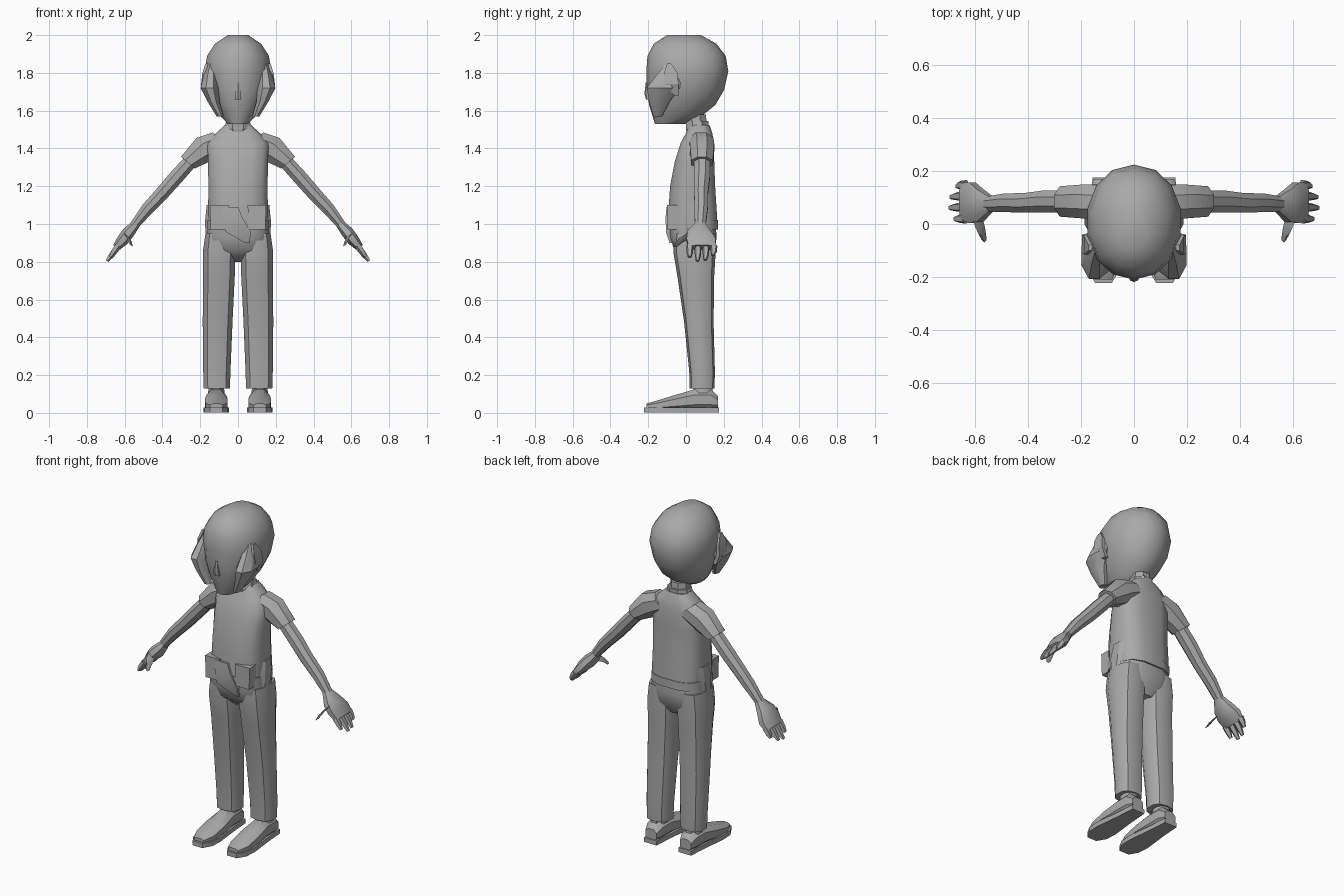
import bpy, bmesh, math
from mathutils import Vector

grey = bpy.data.materials.new("plain grey")
grey.diffuse_color = (0.4, 0.4, 0.4, 1)


def loft(name, rings, sides=10, u=(1, 0, 0), v=(0, 1, 0), power=2.0, angle=40, mirror=False):
    """Skin rings (x, y, z, half_u, half_v); ends are capped."""
    u, v = Vector(u).normalized(), Vector(v).normalized()
    for s, label in (((1, "_right"), (-1, "_left")) if mirror else ((1, ""),)):
        bm = bmesh.new()
        loops = []
        for x, y, z, a, b in rings:
            loop = []
            for i in range(sides):
                t = 2 * math.pi * (i + 0.5) / sides
                c, d = math.cos(t), math.sin(t)
                p = Vector((x, y, z))
                p += u * a * math.copysign(abs(c) ** (2 / power), c)
                p += v * b * math.copysign(abs(d) ** (2 / power), d)
                loop.append(bm.verts.new((p.x * s, p.y, p.z)))
            loops.append(loop)
        for lo, hi in zip(loops, loops[1:]):
            for i in range(sides):
                j = (i + 1) % sides
                bm.faces.new((lo[i], lo[j], hi[j], hi[i]))
        bm.faces.new(loops[0][::-1])
        bm.faces.new(loops[-1])
        bmesh.ops.recalc_face_normals(bm, faces=bm.faces)
        me = bpy.data.meshes.new(name + label)
        bm.to_mesh(me)
        bm.free()
        me.materials.append(grey)
        ob = bpy.data.objects.new(name + label, me)
        bpy.context.collection.objects.link(ob)
        bpy.ops.object.select_all(action='DESELECT')
        ob.select_set(True)
        bpy.context.view_layer.objects.active = ob
        bpy.ops.object.shade_smooth_by_angle(angle=math.radians(angle))


# Head: narrow chin at the front, rounded skull behind
loft("head", [
    (0, -0.085, 1.53, 0.055, 0.08), (0, -0.05, 1.565, 0.09, 0.125),
    (0, -0.02, 1.63, 0.13, 0.175), (0, -0.003, 1.71, 0.165, 0.205),
    (0, 0.007, 1.81, 0.18, 0.217), (0, 0.003, 1.89, 0.168, 0.207),
    (0, -0.005, 1.955, 0.125, 0.165), (0, -0.01, 2.0, 0.055, 0.09)], 14, power=2.1)
loft("cheek", [
    (0.095, -0.15, 1.57, 0.02, 0.025), (0.13, -0.14, 1.65, 0.035, 0.06),
    (0.15, -0.12, 1.72, 0.052, 0.095), (0.145, -0.09, 1.79, 0.04, 0.07),
    (0.14, -0.07, 1.85, 0.02, 0.04)], 8, angle=30, mirror=True)
# Ear flap on each side
loft("ear", [
    (0.165, -0.05, 1.68, 0.015, 0.02), (0.185, -0.075, 1.74, 0.015, 0.05),
    (0.18, -0.08, 1.80, 0.012, 0.05), (0.165, -0.09, 1.85, 0.01, 0.015)],
    4, angle=20, mirror=True)
loft("nose", [
    (0, -0.2, 1.66, 0.02, 0.012), (0, -0.205, 1.69, 0.018, 0.015),
    (0, -0.205, 1.75, 0.008, 0.008)], 6)
loft("neck", [(0, 0.06, 1.46, 0.07, 0.06), (0, 0.05, 1.58, 0.055, 0.06)], 8)

# Shirt body with a loose hem
loft("shirt", [
    (0, 0.035, 0.99, 0.16, 0.135), (0, 0.035, 1.08, 0.162, 0.13),
    (0, 0.035, 1.2, 0.16, 0.122), (0, 0.045, 1.33, 0.163, 0.107),
    (0, 0.06, 1.43, 0.165, 0.09), (0, 0.07, 1.485, 0.115, 0.07),
    (0, 0.07, 1.525, 0.07, 0.055)], 12, power=3)
loft("collar", [(0, 0.06, 1.5, 0.08, 0.065), (0, 0.06, 1.545, 0.068, 0.065)], 8)
# Belt, hip pouches and front flap
loft("belt", [(0, 0.035, 0.97, 0.165, 0.137), (0, 0.035, 1.02, 0.165, 0.137)], 12, power=3)
loft("front_pouch", [
    (0.10, -0.07, 0.97, 0.05, 0.035), (0.10, -0.07, 1.1, 0.055, 0.035)],
    4, power=6, angle=20, mirror=True)
loft("side_pouch", [
    (0.155, 0.03, 0.92, 0.02, 0.04), (0.155, 0.04, 1.02, 0.022, 0.06),
    (0.15, 0.05, 1.1, 0.018, 0.05)], 6, angle=20, mirror=True)
loft("front_flap", [
    (0.05, -0.07, 0.9, 0.015, 0.02), (0, -0.09, 0.96, 0.08, 0.02),
    (-0.03, -0.095, 1.04, 0.06, 0.015), (-0.04, -0.095, 1.09, 0.05, 0.01)],
    4, power=4, angle=20)

# Sleeve, arm and hand share a sloping frame
slope = (0.77, 0, 0.64)
loft("sleeve", [
    (0.08, 0.08, 1.44, 0.075, 0.07), (0.16, 0.085, 1.405, 0.085, 0.07),
    (0.265, 0.085, 1.325, 0.052, 0.062)], 8, u=slope, mirror=True)
loft("arm", [
    (0.24, 0.085, 1.345, 0.04, 0.045), (0.33, 0.085, 1.245, 0.042, 0.045),
    (0.40, 0.08, 1.165, 0.04, 0.04), (0.48, 0.08, 1.08, 0.036, 0.038),
    (0.555, 0.075, 0.985, 0.025, 0.03)], 8, u=slope, mirror=True)
loft("palm", [
    (0.54, 0.075, 1.0, 0.025, 0.03), (0.58, 0.07, 0.955, 0.035, 0.065),
    (0.61, 0.08, 0.915, 0.034, 0.082), (0.645, 0.085, 0.875, 0.022, 0.075)],
    8, u=slope, power=2.5, mirror=True)
for i, (y, reach) in enumerate(((0.02, 0.04), (0.063, 0.06), (0.105, 0.055), (0.147, 0.03))):
    loft("finger_%d" % (i + 1), [
        (0.635, y, 0.885, 0.019, 0.02),
        (0.64 + reach * 0.5, y, 0.875 - reach * 0.65, 0.016, 0.017),
        (0.64 + reach * 0.9, y * 0.97, 0.865 - reach, 0.009, 0.01)],
        5, u=slope, mirror=True)
loft("thumb", [
    (0.59, 0.02, 0.94, 0.024, 0.025), (0.575, -0.025, 0.915, 0.02, 0.02),
    (0.565, -0.055, 0.885, 0.012, 0.014)], 6, u=slope, mirror=True)

# Trousers: seat, then two straight wide legs
loft("seat", [
    (0, 0.06, 0.80, 0.05, 0.06), (0, 0.045, 0.86, 0.15, 0.11),
    (0, 0.04, 0.93, 0.17, 0.125), (0, 0.035, 1.0, 0.16, 0.125)], 12, power=3)
loft("trouser_leg", [
    (0.112, 0.085, 0.13, 0.072, 0.066), (0.112, 0.085, 0.22, 0.075, 0.068),
    (0.108, 0.068, 0.48, 0.082, 0.078), (0.101, 0.052, 0.72, 0.087, 0.097),
    (0.1, 0.045, 0.85, 0.09, 0.112), (0.1, 0.045, 0.95, 0.075, 0.11)],
    10, power=2.6, mirror=True)

# Feet: ankle, pointed shoe upper and thin sole
loft("ankle", [(0.115, 0.09, 0.06, 0.05, 0.06), (0.115, 0.09, 0.2, 0.04, 0.05)], 8, mirror=True)
loft("shoe", [
    (0.115, 0.17, 0.055, 0.04, 0.035), (0.115, 0.13, 0.07, 0.055, 0.06),
    (0.115, 0.05, 0.07, 0.055, 0.06), (0.115, -0.05, 0.055, 0.065, 0.045),
    (0.115, -0.15, 0.04, 0.062, 0.028), (0.115, -0.21, 0.035, 0.035, 0.015)],
    8, v=(0, 0, 1), power=2.3, mirror=True)
loft("sole", [
    (0.115, 0.175, 0.015, 0.045, 0.015), (0.115, 0.05, 0.015, 0.055, 0.015),
    (0.115, -0.1, 0.015, 0.073, 0.015), (0.115, -0.17, 0.015, 0.068, 0.015),
    (0.115, -0.222, 0.015, 0.035, 0.015)], 4, v=(0, 0, 1), power=8, mirror=True)
